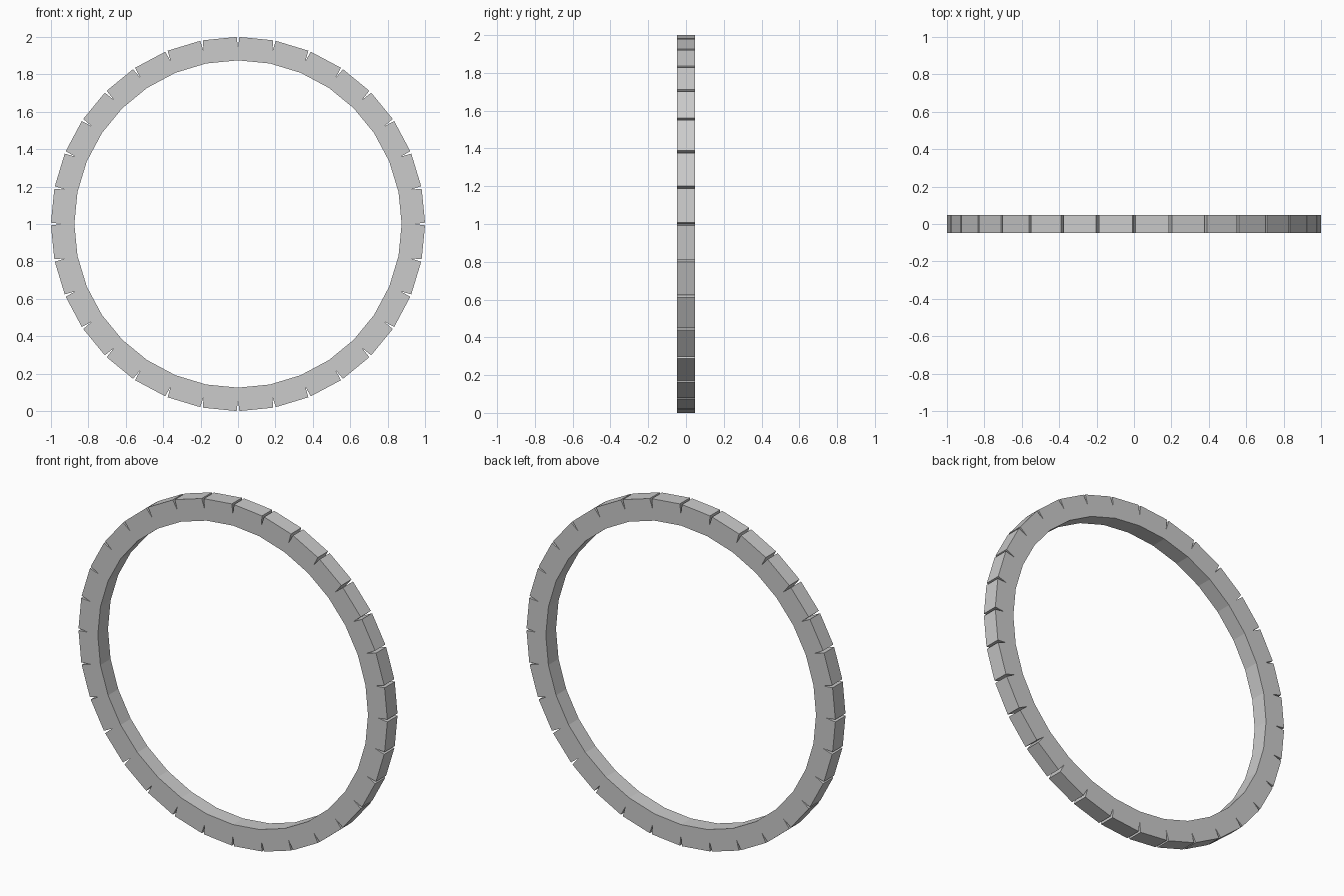
import bpy, bmesh, math

if "Cube" in bpy.data.objects:
    bpy.data.objects.remove(bpy.data.objects["Cube"])

SEGMENTS = 32
OUTER, INNER = 1.0, 0.875
NOTCH_RADIUS = 0.94      # tip of each V notch
NOTCH_HALF = 0.007       # half opening angle at the rim, radians
HALF_DEPTH = 0.047
STEP = 2 * math.pi / SEGMENTS

bm = bmesh.new()


def ring_point(radius, angle, y):
    return bm.verts.new((radius * math.sin(angle), y, 1 + radius * math.cos(angle)))


# One radial station per notch: inner edge, notch tip, and both rim lips, front and back
stations = []
for i in range(SEGMENTS):
    a = i * STEP
    stations.append([{
        "inner": ring_point(INNER, a, y),
        "tip": ring_point(NOTCH_RADIUS, a, y),
        "before": ring_point(OUTER, a - NOTCH_HALF, y),
        "after": ring_point(OUTER, a + NOTCH_HALF, y),
    } for y in (-HALF_DEPTH, HALF_DEPTH)])

# Flat blocks between notches
for i in range(SEGMENTS):
    a, b = stations[i], stations[(i + 1) % SEGMENTS]
    loops = [[p["inner"], p["tip"], p["after"], q["before"], q["tip"], q["inner"]]
             for p, q in zip(a, b)]
    for loop in loops:
        bm.faces.new(loop)
    # notch walls, rim and inner wall (the joints between blocks stay solid)
    for j in (1, 2, 3, 5):
        k = (j + 1) % 6
        bm.faces.new((loops[0][j], loops[0][k], loops[1][k], loops[1][j]))

bmesh.ops.recalc_face_normals(bm, faces=bm.faces)
mesh = bpy.data.meshes.new("notched_ring")
bm.to_mesh(mesh)
bm.free()
ring = bpy.data.objects.new("notched_ring", mesh)
bpy.context.collection.objects.link(ring)
